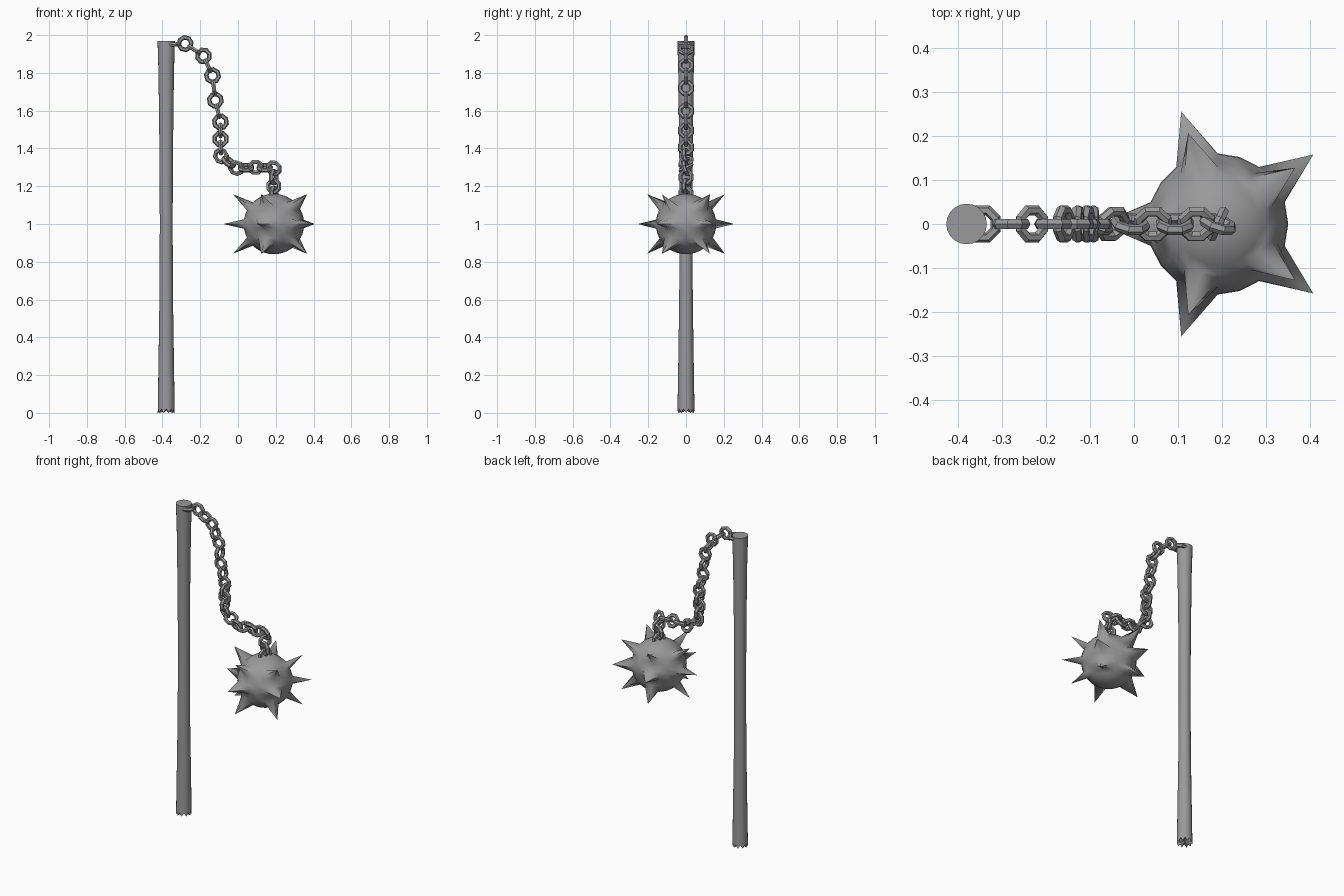
import bpy, bmesh, math
from mathutils import Vector, Matrix

cube = bpy.data.objects.get("Cube")
if cube:
    bpy.data.objects.remove(cube)

steel = bpy.data.materials.new("dull_grey")
steel.use_nodes = True
steel.diffuse_color = (0.32, 0.32, 0.32, 1)
steel.node_tree.nodes["Principled BSDF"].inputs["Base Color"].default_value = (0.32, 0.32, 0.32, 1)


def finish(name, bm, smooth=None):
    """Turn a bmesh into a named object, smooth below the given angle."""
    bmesh.ops.recalc_face_normals(bm, faces=bm.faces)
    mesh = bpy.data.meshes.new(name)
    bm.to_mesh(mesh)
    bm.free()
    mesh.materials.append(steel)
    obj = bpy.data.objects.new(name, mesh)
    bpy.context.collection.objects.link(obj)
    if smooth:
        bpy.ops.object.select_all(action='DESELECT')
        obj.select_set(True)
        bpy.context.view_layer.objects.active = obj
        bpy.ops.object.shade_smooth_by_angle(angle=math.radians(smooth))
    return obj


def loft(bm, rings):
    """Bridge closed rings of points."""
    loops = [[bm.verts.new(p) for p in ring] for ring in rings]
    n = len(loops[0])
    for a, b in zip(loops, loops[1:]):
        for i in range(n):
            j = (i + 1) % n
            bm.faces.new((a[i], a[j], b[j], b[i]))
    return loops


# Handle: waisted round shaft with a splintered lower end
SIDES = 20
bm = bmesh.new()
rings = []
for z, r in ((0, 0.045), (0.2, 0.042), (0.6, 0.036), (1.0, 0.034), (1.4, 0.036), (1.8, 0.041), (1.97, 0.046)):
    ring = []
    for i in range(SIDES):
        a = math.tau * i / SIDES
        tooth = 0.022 * (i % 2) if z == 0 else 0
        ring.append((-0.38 + r * math.cos(a), r * math.sin(a), z + tooth))
    rings.append(ring)
loops = loft(bm, rings)
bm.faces.new(loops[-1])
hub = bm.verts.new((-0.38, 0, 0.012))
for i in range(SIDES):
    bm.faces.new((hub, loops[0][i], loops[0][(i + 1) % SIDES]))
finish("handle", bm, 30)

# Spiked ball: three rings of five spikes pulled out of a round ball
bm = bmesh.new()
bmesh.ops.create_uvsphere(bm, u_segments=20, v_segments=20, radius=0.16)
bm.verts.ensure_lookup_table()
for elevation in (-36, 0, 36):
    for k in range(5):
        lat, lon = math.radians(elevation), math.radians(36 + 72 * k)
        d = Vector((math.cos(lat) * math.cos(lon), math.cos(lat) * math.sin(lon), math.sin(lat)))
        tip = max(bm.verts, key=lambda v: v.co.normalized().dot(d))
        tip.co = d * 0.268
bmesh.ops.translate(bm, vec=(0.19, 0, 1.0), verts=bm.verts)
finish("spiked_ball", bm, 60)


def chain_link(name, centre, tangent, turn):
    """Faceted ring whose plane holds the chain direction, turned about it."""
    bm = bmesh.new()
    major, minor, n, m = 0.0335, 0.0125, 8, 6
    rings = []
    for i in range(n + 1):
        a = math.tau * (i + 0.5) / n
        ring = []
        for j in range(m):
            b = math.tau * j / m
            r = major + minor * math.cos(b)
            ring.append((r * math.cos(a), minor * math.sin(b), r * math.sin(a)))
        rings.append(ring)
    loft(bm, rings)
    bmesh.ops.remove_doubles(bm, verts=bm.verts, dist=1e-5)
    t = tangent.normalized()
    side = Vector((0, 1, 0))
    frame = Matrix((t, side, t.cross(side))).transposed().to_4x4()
    spin = Matrix.Rotation(math.radians(turn), 4, 'X')
    bm.transform(Matrix.Translation(centre) @ frame @ spin)
    finish(name, bm)


# Chain: upright links on the path, crosswise links halfway between them
path = [Vector((x, 0, z)) for x, z in (
    (-0.41, 1.945), (-0.28, 1.955), (-0.183, 1.89), (-0.135, 1.785), (-0.12, 1.655),
    (-0.093, 1.54), (-0.093, 1.45), (-0.09, 1.36), (-0.008, 1.296), (0.093, 1.30),
    (0.19, 1.295), (0.19, 1.20), (0.19, 1.12))]
last = len(path) - 1
for i in range(last):
    twist = 25 if i > 6 else 0
    if i > 0:
        chain_link(f"chain_link_upright_{i}", path[i], path[i + 1] - path[i - 1], twist)
    chain_link(f"chain_link_crosswise_{i}", (path[i] + path[i + 1]) / 2, path[i + 1] - path[i], 90 + twist)
